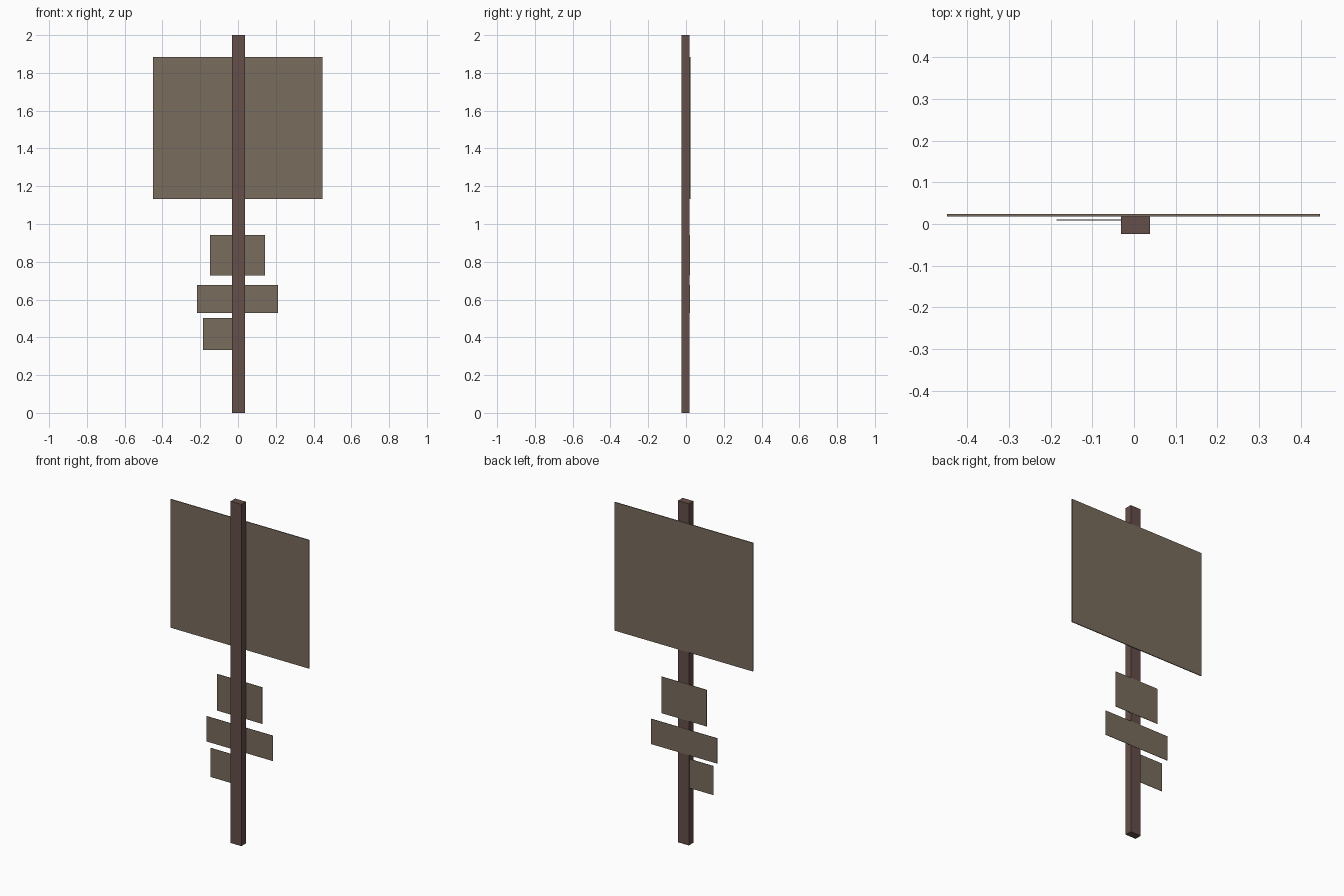
import bpy

# Remove the default cube
cube = bpy.data.objects.get("Cube")
if cube:
    bpy.data.objects.remove(cube, do_unlink=True)


def make_material(name, rgb):
    mat = bpy.data.materials.new(name)
    mat.use_nodes = True
    color = (*rgb, 1.0)
    mat.diffuse_color = color
    mat.node_tree.nodes["Principled BSDF"].inputs["Base Color"].default_value = color
    return mat


def box(name, x, y, z, mat):
    """Box spanning the given (low, high) ranges."""
    spans = (x, y, z)
    bpy.ops.mesh.primitive_cube_add(size=1, location=[(a + b) / 2 for a, b in spans])
    obj = bpy.context.object
    obj.name = obj.data.name = name
    size = [b - a for a, b in spans]
    for v in obj.data.vertices:
        v.co = [c * s for c, s in zip(v.co, size)]
    obj.data.materials.append(mat)
    return obj


post_brown = make_material("dark red brown wood", (0.13, 0.077, 0.067))
board_brown = make_material("grey brown board", (0.19, 0.15, 0.11))

# Upright post
box("post", (-0.031, 0.038), (-0.0235, 0.0185), (0, 2), post_brown)

# Large panel and the two small signs fixed to the back of the post
box("large_panel", (-0.449, 0.447), (0.0185, 0.0235), (1.132, 1.884), board_brown)
box("upper_sign", (-0.147, 0.144), (0.0175, 0.02), (0.728, 0.942), board_brown)
box("middle_sign", (-0.216, 0.213), (0.0175, 0.02), (0.529, 0.677), board_brown)

# Thin side plate fixed to the right face of the post
box("lower_side_plate", (-0.186, -0.02), (0.009, 0.011), (0.333, 0.503), board_brown)
